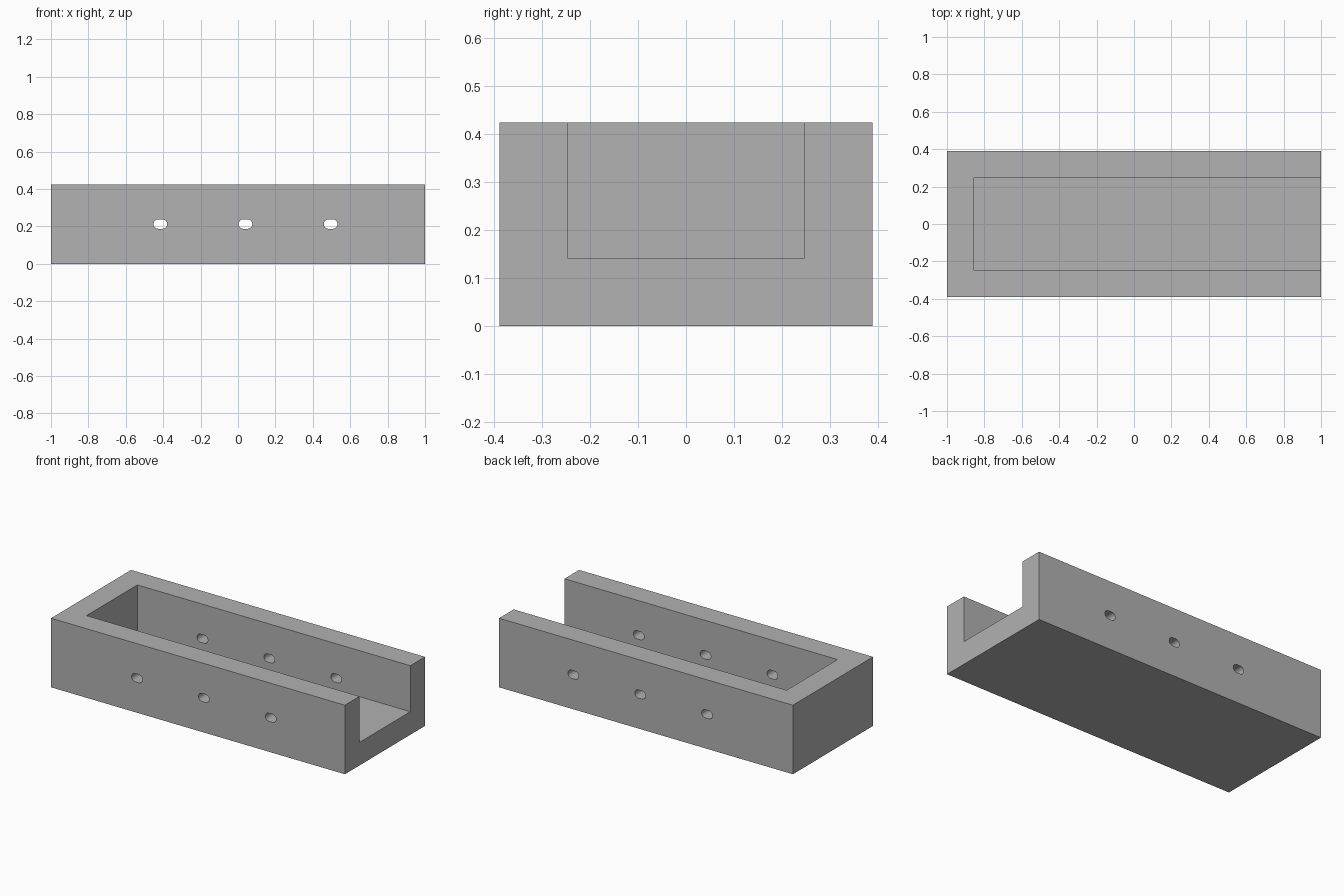
import bpy
import bmesh
import math
from mathutils import Vector

cube = bpy.data.objects.get("Cube")
if cube:
    bpy.data.objects.remove(cube, do_unlink=True)

LENGTH, WIDTH, HEIGHT, WALL = 2.0, 0.778, 0.425, 0.142
HOLE_RADIUS, HOLE_OFFSET = 0.025, 0.0115
HOLE_CENTRES = (-0.415, 0.04, 0.495)

grey = bpy.data.materials.new("plain grey")
grey.use_nodes = True
grey.diffuse_color = (0.445, 0.445, 0.445, 1)
grey.node_tree.nodes["Principled BSDF"].inputs["Base Color"].default_value = grey.diffuse_color


def prism(name, outline, direction):
    """Extrude a closed planar outline along a direction."""
    bm = bmesh.new()
    face = bm.faces.new([bm.verts.new(p) for p in outline])
    result = bmesh.ops.extrude_face_region(bm, geom=[face])
    moved = [v for v in result["geom"] if isinstance(v, bmesh.types.BMVert)]
    bmesh.ops.translate(bm, verts=moved, vec=Vector(direction))
    bmesh.ops.recalc_face_normals(bm, faces=bm.faces)
    mesh = bpy.data.meshes.new(name)
    bm.to_mesh(mesh)
    bm.free()
    mesh.materials.append(grey)
    obj = bpy.data.objects.new(name, mesh)
    bpy.context.collection.objects.link(obj)
    return obj


def block(name, x0, x1, half_width, z0, z1):
    outline = [(x0, -half_width, z0), (x1, -half_width, z0),
               (x1, half_width, z0), (x0, half_width, z0)]
    return prism(name, outline, (0, 0, z1 - z0))


def slot(name, cx, cz, steps=16):
    """Round-ended slot running through both side walls."""
    outline = []
    for side in (1, -1):
        for i in range(steps + 1):
            a = math.pi * (i / steps - side / 2)
            outline.append((cx + side * HOLE_OFFSET + HOLE_RADIUS * math.cos(a),
                            -WIDTH, cz + HOLE_RADIUS * math.sin(a)))
    return prism(name, outline, (0, 2 * WIDTH, 0))


# Solid body
body = block("channel_body", -LENGTH / 2, LENGTH / 2, WIDTH / 2, 0, HEIGHT)

# Cavity open at the top and at the right end, plus three side slots
cutters = [block("cavity_cutter", WALL - LENGTH / 2, LENGTH, WIDTH / 2 - WALL, WALL, 2 * HEIGHT)]
cutters += [slot("slot_cutter", x, HEIGHT / 2) for x in HOLE_CENTRES]

bpy.ops.object.select_all(action="DESELECT")
body.select_set(True)
bpy.context.view_layer.objects.active = body
for cutter in cutters:
    cutter.hide_render = True
    cut = body.modifiers.new("cut", "BOOLEAN")
    cut.operation = "DIFFERENCE"
    cut.solver = "EXACT"
    cut.object = cutter
    bpy.ops.object.modifier_apply(modifier=cut.name)
    bpy.data.objects.remove(cutter, do_unlink=True)

# Smooth slot ends, crisp edges elsewhere
bpy.ops.object.shade_smooth_by_angle(angle=math.radians(30))
